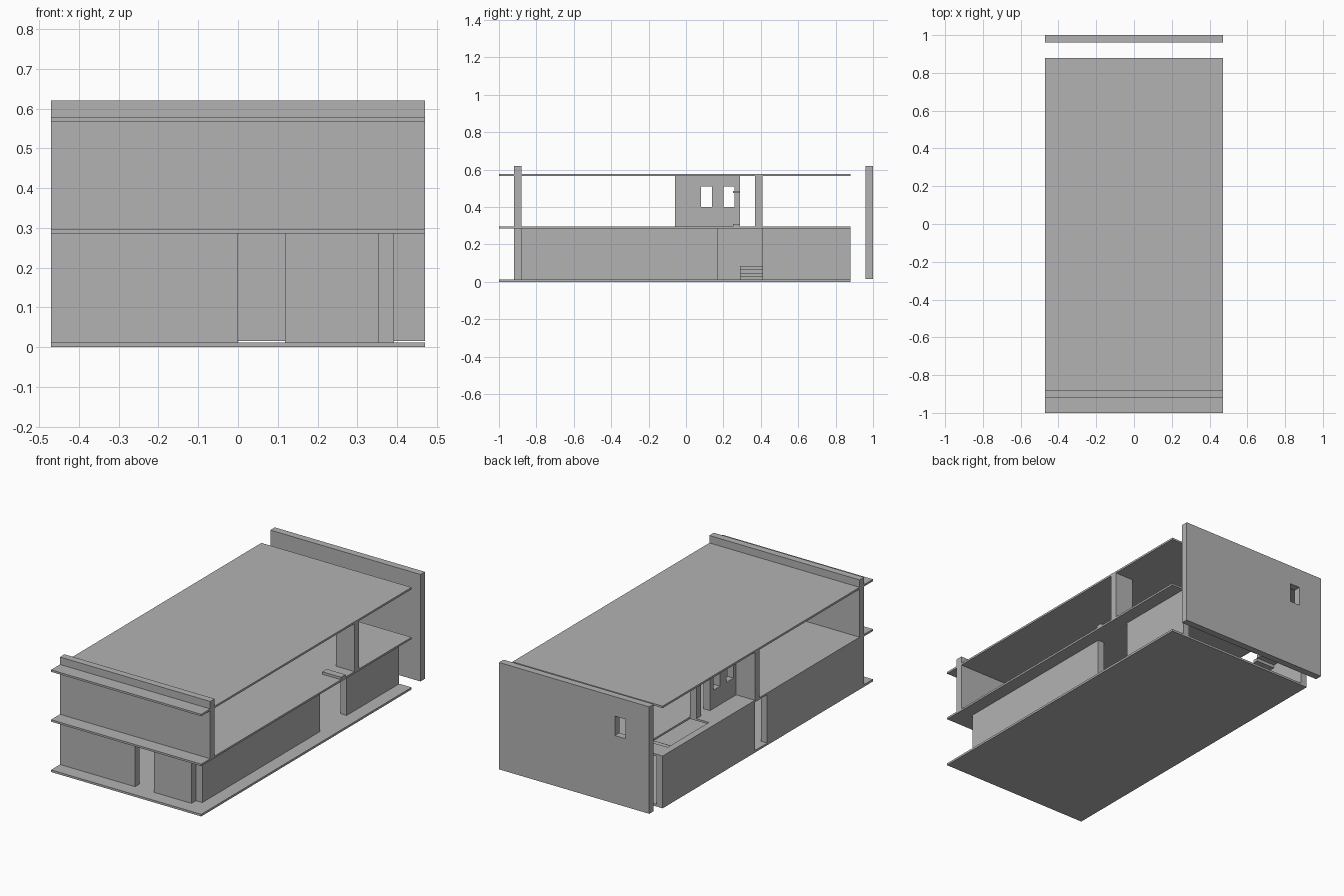
import bpy

old = bpy.data.objects.get("Cube")
if old:
    bpy.data.objects.remove(old, do_unlink=True)

grey = bpy.data.materials.new("plain_grey")
grey.use_nodes = True
grey.diffuse_color = (0.45, 0.45, 0.45, 1)
grey.node_tree.nodes["Principled BSDF"].inputs["Base Color"].default_value = (0.45, 0.45, 0.45, 1)


def box(name, x, y, z):
    """Box from (low, high) ranges on each axis."""
    spans = (x, y, z)
    bpy.ops.mesh.primitive_cube_add(size=1, location=[(a + b) / 2 for a, b in spans])
    ob = bpy.context.object
    ob.name = name
    ob.scale = [b - a for a, b in spans]
    bpy.ops.object.transform_apply(location=False, rotation=False, scale=True)
    ob.data.materials.append(grey)
    return ob


def cut(ob, x, y, z):
    """Cut a box-shaped opening and remove the cutter."""
    cutter = box("cutter", x, y, z)
    cutter.hide_render = True
    mod = ob.modifiers.new("opening", 'BOOLEAN')
    mod.operation = 'DIFFERENCE'
    mod.solver = 'EXACT'
    mod.object = cutter
    bpy.context.view_layer.objects.active = ob
    bpy.ops.object.modifier_apply(modifier=mod.name)
    bpy.data.objects.remove(cutter, do_unlink=True)


# Main dimensions
W = 0.47
FULL = (-W, W)
DEPTH = (-1, 0.88)
FRONT = (-0.92, -0.88)
LOWER = (0.012, 0.285)
UPPER = (0.296, 0.567)
WINDOW_Z = (0.40, 0.51)
STAIR_X = (-0.43, -0.313)
STAIR_END = 0.777

# Slabs
box("ground_slab", FULL, DEPTH, (0, 0.012))
floor = box("upper_floor_slab", FULL, DEPTH, (0.285, 0.296))
cut(floor, STAIR_X, (0.41, STAIR_END), (0.25, 0.35))
box("roof_slab", FULL, DEPTH, (0.567, 0.578))

# Front wall: parapet storey above, two panels with a doorway below
box("front_wall_upper", FULL, FRONT, (0.296, 0.62))
box("front_wall_lower_right", (-W, 0), FRONT, LOWER)
box("front_wall_lower_left", (0.118, 0.353), FRONT, LOWER)

# Free-standing back wall with a small window
back = box("back_wall", FULL, (0.96, 1), (0.015, 0.62))
cut(back, (-0.32, -0.255), (0.9, 1.1), WINDOW_Z)

# Ground floor side walls with door gaps
for name, x, y in (
    ("left_wall_front", (0.353, 0.393), (-0.88, 0.17)),
    ("left_wall_back", (0.353, 0.393), (0.41, 0.88)),
    ("right_wall_front", (-W, -0.43), (-0.88, -0.055)),
    ("right_wall_back", (-W, -0.43), (0.055, 0.88)),
):
    box(name, x, y, LOWER)

# Upper floor walls
windowed = box("windowed_wall", (-0.353, -0.313), (-0.06, 0.29), UPPER)
for y in ((0.08, 0.14), (0.20, 0.26)):
    cut(windowed, (-0.5, -0.2), y, WINDOW_Z)
box("right_cross_wall", (-W, -0.353), (0.015, 0.055), UPPER)
box("left_cross_wall", (0.353, W), (0.37, 0.41), UPPER)
box("stair_pier", (-0.353, -0.313), (0.37, 0.41), UPPER)
box("floor_sill", (0.353, W), (0.25, 0.29), (0.296, 0.31))
box("shelf", (-0.313, -0.2), (0.25, 0.29), (0.474, 0.486))

# Stairs: short flight to a corner landing, then a long flight along the wall
rise = 0.0182
tread = 0.0305
for i in range(3):
    top = 0.012 + rise * (i + 1)
    x = -0.313 + tread * (3 - i)
    box(f"lower_step_{i + 1}", (x - tread, x), (0.29, 0.41), (top - rise, top))
landing = 0.012 + rise * 4
box("landing", STAIR_X, (0.29, 0.41), (landing - rise, landing))
steps = 12
for i in range(steps):
    y = 0.41 + i * (STAIR_END - 0.41) / steps
    top = landing + rise * (i + 1) * 0.95
    box(f"upper_step_{i + 1}", STAIR_X, (y, y + tread), (top - rise, top))
